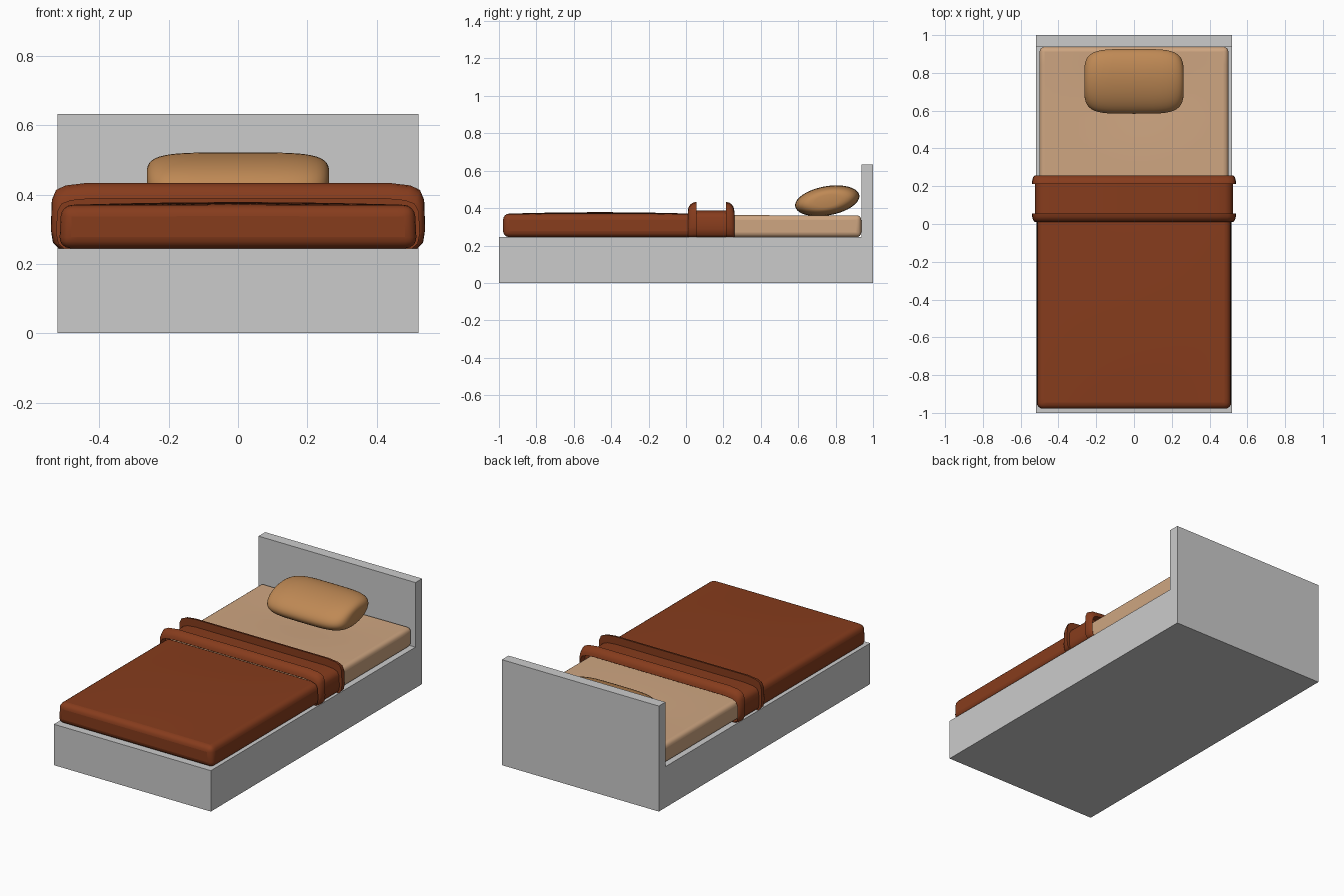
import bpy, bmesh, math

if "Cube" in bpy.data.objects:
    bpy.data.objects.remove(bpy.data.objects["Cube"])


def material(name, rgb):
    m = bpy.data.materials.new(name)
    m.diffuse_color = (*rgb, 1)
    m.use_nodes = True
    m.node_tree.nodes["Principled BSDF"].inputs["Base Color"].default_value = m.diffuse_color
    return m


def finish(name, bm, mat=None, smooth=0, radius=0):
    bmesh.ops.recalc_face_normals(bm, faces=bm.faces)
    me = bpy.data.meshes.new(name)
    bm.to_mesh(me)
    bm.free()
    ob = bpy.data.objects.new(name, me)
    bpy.context.collection.objects.link(ob)
    if mat:
        me.materials.append(mat)
    if radius:
        b = ob.modifiers.new("Soft edges", "BEVEL")
        b.width, b.segments = radius, 4
        b.limit_method, b.angle_limit = "ANGLE", math.radians(35)
    if smooth:
        bpy.context.view_layer.objects.active = ob
        ob.select_set(True)
        bpy.ops.object.shade_smooth_by_angle(angle=math.radians(smooth))
        ob.select_set(False)
    return ob


def soft_slab(name, half_x, y0, y1, z0, top, radius, mat, flare=0.0):
    """Cushioned box whose upper face follows the height function top(x, y)."""
    bm = bmesh.new()
    bmesh.ops.create_cube(bm, size=1)
    bmesh.ops.subdivide_edges(bm, edges=[e for e in bm.edges
                              if abs(e.verts[0].co.z - e.verts[1].co.z) < 0.1],
                              cuts=19, use_grid_fill=True)
    for v in bm.verts:
        upper = v.co.z > 0
        x = v.co.x * 2 * (half_x - (flare if upper else 0))
        y = y0 + (v.co.y + 0.5) * (y1 - y0)
        v.co = (x, y, top(x, y) if upper else z0)
    return finish(name, bm, mat, 50, radius)


def extrude(name, points, axis, depth, **kw):
    """Closed profile swept along a straight axis."""
    bm = bmesh.new()
    face = bm.faces.new([bm.verts.new(p) for p in points])
    geo = bmesh.ops.extrude_face_region(bm, geom=[face])["geom"]
    vec = [a * depth for a in axis]
    bmesh.ops.translate(bm, vec=vec, verts=[g for g in geo if isinstance(g, bmesh.types.BMVert)])
    return finish(name, bm, **kw)


sheet = material("sheet", (0.62, 0.38, 0.22))
cotton = material("pillow_fabric", (0.52, 0.25, 0.09))
wool = material("blanket_fabric", (0.24, 0.045, 0.012))

# Bed frame: base and headboard in one L-shaped side profile
side = [(-1, 0), (1, 0), (1, 0.632), (0.937, 0.632), (0.937, 0.245), (-1, 0.245)]
extrude("bed_frame", [(-0.52, y, z) for y, z in side], (1, 0, 0), 1.04)


# Mattress with a shallow hollow under the pillow
def mattress_top(x, y):
    return 0.362 - 0.012 * math.exp(-(x / 0.3) ** 2 - ((y - 0.7) / 0.2) ** 2)


soft_slab("mattress", 0.5, -0.95, 0.937, 0.245, mattress_top, 0.025, sheet)

# Blanket, slightly crowned
soft_slab("blanket", 0.516, -0.978, 0.06, 0.245,
          lambda x, y: 0.369 + 0.009 * (1 - (x / 0.52) ** 2) * (1 - ((y + 0.46) / 0.53) ** 2),
          0.032, wool, flare=0.006)

# Folded-back blanket edge
half = [(0.518, 0.245), (0.534, 0.262), (0.54, 0.3), (0.537, 0.385),
        (0.525, 0.413), (0.498, 0.426), (0.44, 0.433)]
outline = half + [(-x, z) for x, z in reversed(half)]
bm = bmesh.new()
rings = []
a = math.pi / 8
# inset rings round the two long upper edges
steps = [(0.045 * (1 - math.sin(i * a)), 0.045 * (1 - math.cos(i * a))) for i in range(5)]
stations = [(0.01 + d, s) for s, d in steps[::-1]] + [(0.258 - d, s) for s, d in steps]
stations = [(0.01 + d, s) for d, s in steps] + [(0.258 - d, s) for d, s in steps[::-1]]
for y, inset in stations:
    ring = []
    for x, z in outline:
        k = (z - 0.245) / 0.188
        ring.append(bm.verts.new((x * (1 - inset * 0.7), y, z - inset * k)))
    rings.append(ring)
n = len(outline)
for r, s in zip(rings, rings[1:]):
    for i in range(n):
        bm.faces.new((r[i], r[(i + 1) % n], s[(i + 1) % n], s[i]))
bm.faces.new(rings[0])
bm.faces.new(rings[-1])
bmesh.ops.remove_doubles(bm, verts=bm.verts, dist=0.0005)
finish("blanket_fold", bm, wool, 50)

# Pillow: sphere squared off towards its two ends, oval in section
bm = bmesh.new()
SEG, RINGS = 40, 24
loops = []
for j in range(1, RINGS):
    t = math.pi * j / RINGS
    x = -0.264 * math.copysign(abs(math.cos(t)) ** 0.45, math.cos(t))
    r = math.sin(t) ** 0.45
    loops.append([bm.verts.new((x, 0.174 * r * math.cos(u), 0.078 * r * math.sin(u)))
                  for u in (2 * math.pi * i / SEG for i in range(SEG))])
for r, s in zip(loops, loops[1:]):
    for i in range(SEG):
        bm.faces.new((r[i], r[(i + 1) % SEG], s[(i + 1) % SEG], s[i]))
bm.faces.new(loops[0])
bm.faces.new(loops[-1])
pillow = finish("pillow", bm, cotton, 60)
pillow.location = (0, 0.755, 0.439)
pillow.rotation_euler.x = math.radians(10)
